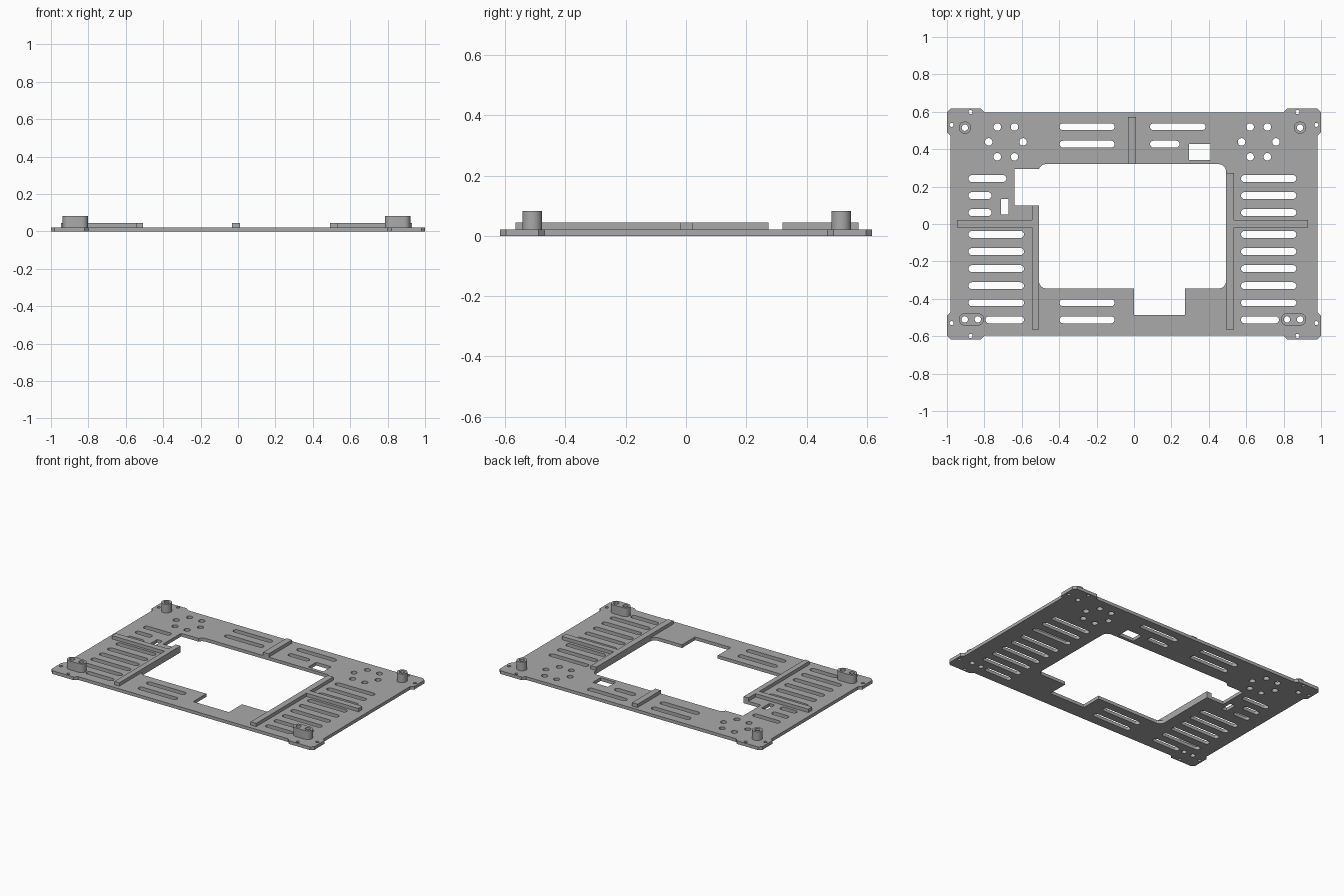
import bpy, bmesh
from math import pi, cos, sin, radians
from mathutils import Vector

cube = bpy.data.objects.get("Cube")
if cube:
    bpy.data.objects.remove(cube, do_unlink=True)

grey = bpy.data.materials.new("satin grey")
grey.use_nodes = True
grey.diffuse_color = (0.4, 0.4, 0.4, 1)
grey.node_tree.nodes["Principled BSDF"].inputs["Base Color"].default_value = (0.4, 0.4, 0.4, 1)

PLATE_TOP, RIB_TOP, POST_TOP = 0.022, 0.045, 0.082


def arc(x, y, r, start=0, end=360, steps=24):
    closed = end - start == 360
    n = steps if closed else steps + 1
    return [(x + r * cos(radians(start + (end - start) * i / steps)),
             y + r * sin(radians(start + (end - start) * i / steps))) for i in range(n)]


def slot(x0, x1, y, r=0.0185):
    return arc(x1 - r, y, r, -90, 90, 10) + arc(x0 + r, y, r, 90, 270, 10)


def rect(x0, x1, y0, y1):
    return [(x0, y0), (x1, y0), (x1, y1), (x0, y1)]


def sheet(name, loops, z0, z1):
    """Extrude a filled outline, where inner loops become holes."""
    curve = bpy.data.curves.new(name, "CURVE")
    curve.dimensions = "2D"
    curve.fill_mode = "BOTH"
    curve.extrude = (z1 - z0) / 2
    for loop in loops:
        spline = curve.splines.new("POLY")
        spline.points.add(len(loop) - 1)
        for point, (x, y) in zip(spline.points, loop):
            point.co = (x, y, 0, 1)
        spline.use_cyclic_u = True
    obj = bpy.data.objects.new(name, curve)
    bpy.context.collection.objects.link(obj)
    bpy.ops.object.select_all(action="DESELECT")
    obj.select_set(True)
    bpy.context.view_layer.objects.active = obj
    bpy.ops.object.convert(target="MESH")
    obj = bpy.context.object
    bm = bmesh.new()
    bm.from_mesh(obj.data)
    bmesh.ops.remove_doubles(bm, verts=bm.verts, dist=1e-5)
    bmesh.ops.recalc_face_normals(bm, faces=bm.faces)
    bmesh.ops.translate(bm, verts=bm.verts, vec=Vector((0, 0, (z0 + z1) / 2)))
    bm.to_mesh(obj.data)
    bm.free()
    obj.data.materials.clear()
    obj.data.materials.append(grey)
    bpy.ops.object.shade_smooth_by_angle(angle=radians(30))
    return obj


# Outer outline with a chamfered tab at each corner
tab = [(0.98, 0.47), (1, 0.49), (1, 0.597), (0.98, 0.617), (0.82, 0.617), (0.80, 0.597)]
outline = []
for sx, sy in ((1, 1), (-1, 1), (-1, -1), (1, -1)):
    corner = [(sx * x, sy * y) for x, y in tab]
    outline += corner if sx == sy else corner[::-1]

# Stepped central opening
opening = (arc(0.452, 0.28, 0.04, 90, 0, 8) + arc(0.452, -0.305, 0.04, 0, -90, 8)
           + [(0.272, -0.345), (0.272, -0.487), (0, -0.487), (0, -0.345)]
           + arc(-0.468, -0.305, 0.04, 270, 180, 8)
           + [(-0.508, 0.10), (-0.64, 0.10), (-0.64, 0.295)]
           + arc(-0.47, 0.28, 0.04, 158, 90, 6))

# Cable windows
holes = [opening, rect(0.295, 0.41, 0.343, 0.428), rect(-0.71, -0.67, 0.05, 0.135)]

# Side vents
rows = [0.243 - 0.091 * i for i in range(3)] + [-0.056 - 0.0913 * i for i in range(6)]
for i, y in enumerate(rows):
    left_end = (-0.682, -0.762, -0.762)[i] if i < 3 else -0.588
    last = i == len(rows) - 1
    holes.append(slot(-0.794 if last else -0.885, left_end, y))
    holes.append(slot(0.572, 0.775 if last else 0.868, y))

# Front and back vents
for y in (0.52, 0.427, rows[-2], rows[-1]):
    holes.append(slot(-0.398, -0.104, y))
holes += [slot(0.086, 0.382, 0.52), slot(0.086, 0.243, 0.427)]

# Hexagonal hole groups and small tab holes
for cx in (-0.685, 0.667):
    for x, y in arc(cx, 0.439, 0.092, steps=6):
        holes.append(arc(x, y, 0.02))
for sx in (-1, 1):
    for sy in (-1, 1):
        holes.append(arc(sx * 0.975, sy * 0.53, 0.011, steps=16))
        holes.append(arc(sx * 0.874, sy * 0.598, 0.011, steps=16))

# Standoffs: round ones at the back, double ones at the front
posts = {
    "back_right_post": (arc(-0.904, 0.515, 0.033, steps=32), [(-0.904, 0.515)]),
    "back_left_post": (arc(0.888, 0.515, 0.033, steps=32), [(0.888, 0.515)]),
    "front_right_post": (slot(-0.937, -0.802, -0.51, 0.033), [(-0.905, -0.51), (-0.835, -0.51)]),
    "front_left_post": (slot(0.785, 0.921, -0.51, 0.033), [(0.818, -0.51), (0.888, -0.51)]),
}
for name, (shape, centres) in posts.items():
    bores = [arc(x, y, 0.017) for x, y in centres]
    holes += bores
    sheet(name, [shape] + bores, PLATE_TOP, POST_TOP)

sheet("base_plate", [outline] + holes, 0, PLATE_TOP)

# Stiffening ribs
right_rib = [(-0.946, -0.02), (-0.545, -0.02), (-0.545, -0.565), (-0.508, -0.565),
             (-0.508, 0.10), (-0.545, 0.10), (-0.545, 0.022), (-0.946, 0.022)]
left_rib = [(0.93, -0.02), (0.534, -0.02), (0.534, -0.565), (0.492, -0.565),
            (0.492, 0.273), (0.534, 0.273), (0.534, 0.022), (0.93, 0.022)]
sheet("right_rib", [right_rib], PLATE_TOP, RIB_TOP)
sheet("left_rib", [left_rib], PLATE_TOP, RIB_TOP)
sheet("back_rib", [rect(-0.032, 0.01, 0.32, 0.572)], PLATE_TOP, RIB_TOP)
